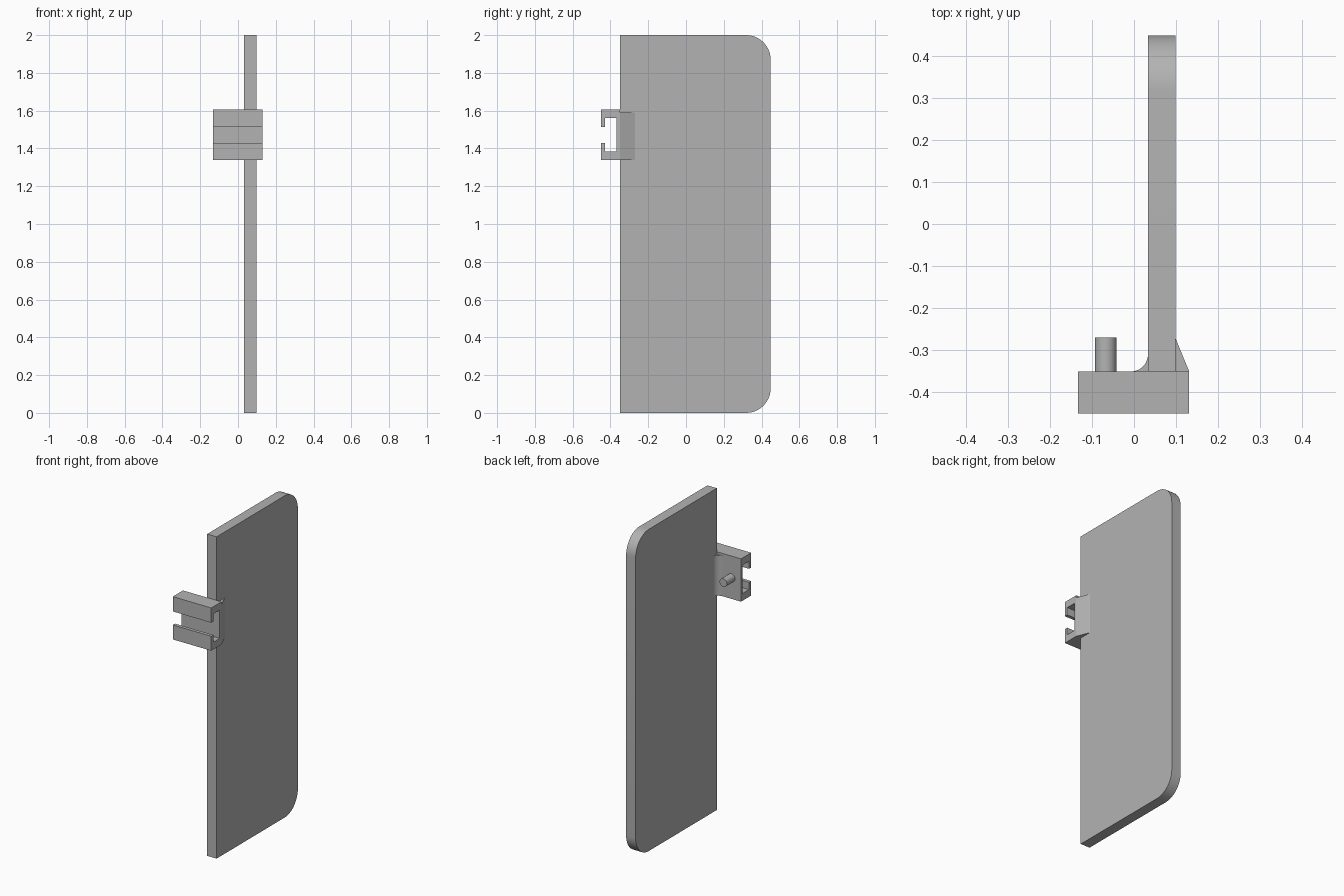
import bpy, bmesh
from math import sin, cos, pi
from mathutils import Vector

cube = bpy.data.objects.get("Cube")
if cube:
    bpy.data.objects.remove(cube, do_unlink=True)

grey = bpy.data.materials.new("plain grey")
grey.use_nodes = True
COLOUR = (0.45, 0.45, 0.45, 1)
grey.diffuse_color = COLOUR
grey.node_tree.nodes["Principled BSDF"].inputs["Base Color"].default_value = COLOUR


def arc(cx, cy, r, start, end, steps=12):
    """Points along a circular arc, angles in units of pi."""
    angles = [pi * (start + (end - start) * i / steps) for i in range(steps + 1)]
    return [(cx + r * cos(a), cy + r * sin(a)) for a in angles]


def extrude(name, outline, place, offset):
    """Extrude a closed 2D outline along an offset; place maps 2D to 3D."""
    bm = bmesh.new()
    face = bm.faces.new([bm.verts.new(place(u, v)) for u, v in outline])
    ring = bmesh.ops.extrude_face_region(bm, geom=[face], use_keep_orig=True)["geom"]
    verts = [g for g in ring if isinstance(g, bmesh.types.BMVert)]
    bmesh.ops.translate(bm, verts=verts, vec=Vector(offset))
    bmesh.ops.recalc_face_normals(bm, faces=bm.faces)
    mesh = bpy.data.meshes.new(name)
    bm.to_mesh(mesh)
    bm.free()
    mesh.materials.append(grey)
    obj = bpy.data.objects.new(name, mesh)
    bpy.context.collection.objects.link(obj)
    bpy.ops.object.select_all(action="DESELECT")
    obj.select_set(True)
    bpy.context.view_layer.objects.active = obj
    bpy.ops.object.shade_smooth_by_angle()
    return obj


# Shared edges
LEFT, RIGHT = 0.131, -0.133
PLATE_IN, PLATE_OUT = 0.033, 0.098
FRONT, INNER, BACK, END = -0.45, -0.367, -0.35, 0.448
LOW, HIGH = 1.339, 1.605

# Tall plate with two rounded rear corners
r = 0.13
outline = [(BACK, 2), (BACK, 0)]
outline += arc(END - r, r, r, -0.5, 0)
outline += arc(END - r, 2 - r, r, 0, 0.5)
extrude("plate", outline, lambda y, z: (PLATE_IN, y, z), (PLATE_OUT - PLATE_IN, 0, 0))

# Slotted channel with two lips facing forward
lip, wall = 0.021, 0.045
channel = [
    (BACK, LOW), (FRONT, LOW), (FRONT, 1.429), (FRONT + lip, 1.429),
    (FRONT + lip, LOW + wall), (INNER, LOW + wall),
    (INNER, HIGH - wall), (FRONT + lip, HIGH - wall),
    (FRONT + lip, 1.513), (FRONT, 1.513), (FRONT, HIGH), (BACK, HIGH),
]
extrude("channel", channel, lambda y, z: (RIGHT, y, z), (LEFT - RIGHT, 0, 0))

# Sloped brace and concave fillet joining the channel to the plate
brace_height = (0, 0, 1.59 - LOW)
brace = [(PLATE_OUT, BACK), (LEFT, BACK), (PLATE_OUT, -0.27)]
extrude("sloped_brace", brace, lambda x, y: (x, y, LOW), brace_height)
f = 0.04
fillet = [(PLATE_IN, BACK)] + arc(PLATE_IN - f, BACK + f, f, 0, -0.5)
extrude("fillet", fillet, lambda x, y: (x, y, LOW), brace_height)

# Round locating peg behind the channel
peg = arc(-0.067, 1.47, 0.0255, 0, 2, 32)[:-1]
extrude("peg", peg, lambda x, z: (x, BACK, z), (0, 0.08, 0))
